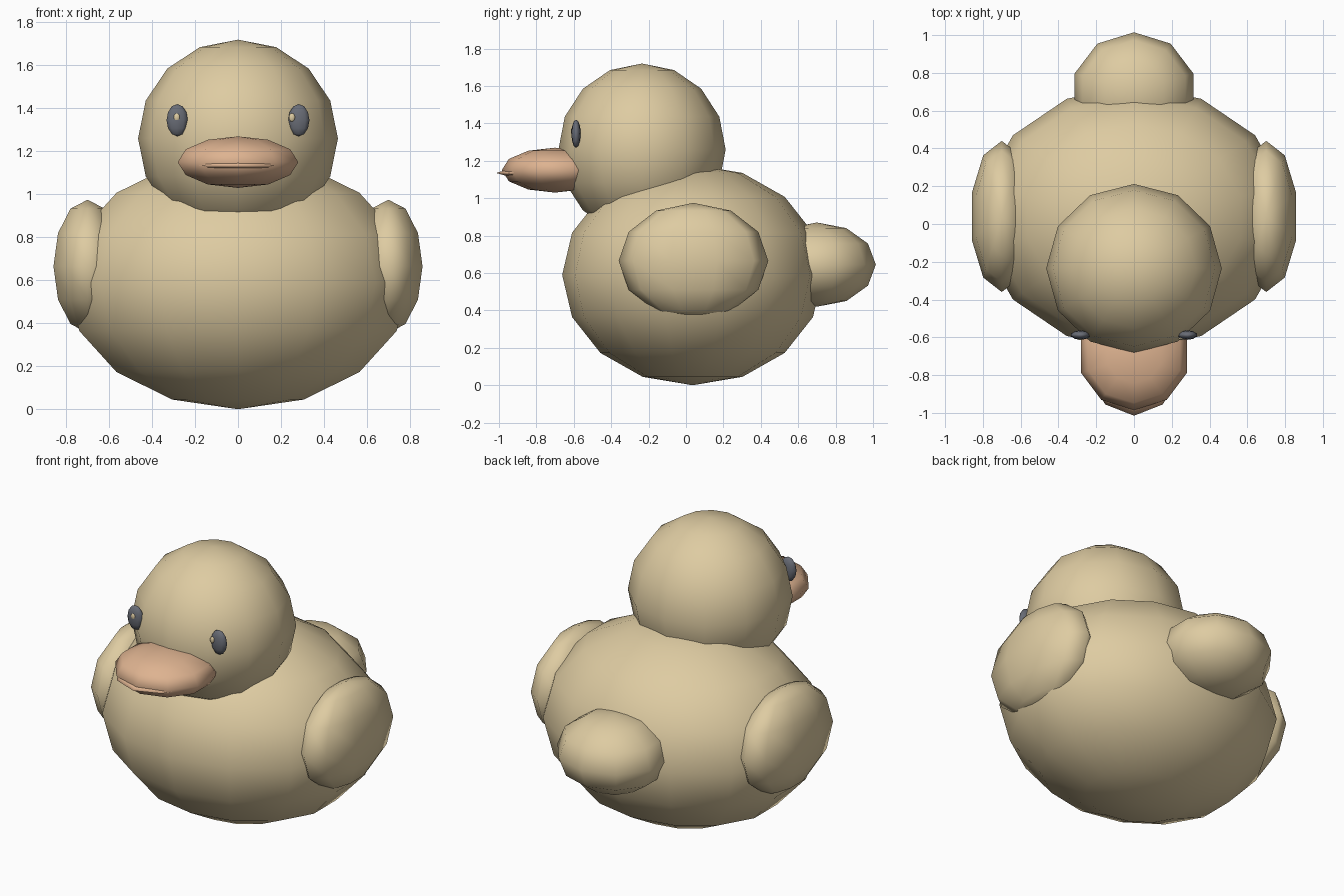
import bpy
import bmesh
from mathutils import Matrix, Vector

cube = bpy.data.objects.get("Cube")
if cube:
    bpy.data.objects.remove(cube, do_unlink=True)


def material(name, color):
    mat = bpy.data.materials.new(name)
    mat.use_nodes = True
    mat.diffuse_color = (*color, 1)
    mat.node_tree.nodes["Principled BSDF"].inputs["Base Color"].default_value = (*color, 1)
    return mat


YELLOW = material("soft yellow", (0.73, 0.60, 0.36))
ORANGE = material("soft orange", (0.73, 0.45, 0.28))
GREY = material("slate grey", (0.14, 0.15, 0.18))


def ellipsoid(name, center, radii, mat, segments=10, rings=6):
    """Smooth low-poly ball stretched to the given radii."""
    bm = bmesh.new()
    shape = Matrix.Translation(Vector(center)) @ Matrix.Diagonal((*radii, 1))
    bmesh.ops.create_uvsphere(bm, u_segments=segments, v_segments=rings,
                              radius=1, matrix=shape)
    for face in bm.faces:
        face.smooth = True
    mesh = bpy.data.meshes.new(name)
    bm.to_mesh(mesh)
    bm.free()
    mesh.materials.append(mat)
    obj = bpy.data.objects.new(name, mesh)
    bpy.context.collection.objects.link(obj)
    return obj


# Body, head and tail
ellipsoid("body", (0, 0.035, 0.59), (0.82, 0.697, 0.59), YELLOW, 14, 8)
ellipsoid("head", (0, -0.235, 1.26), (0.465, 0.447, 0.46), YELLOW, 12, 8)
ellipsoid("tail", (0, 0.70, 0.645), (0.33, 0.315, 0.225), YELLOW)

# Beak with a thin lip running round the mouth
ellipsoid("beak", (0, -0.70, 1.15), (0.295, 0.285, 0.12), ORANGE)
ellipsoid("beak_lip", (0, -0.70, 1.135), (0.26, 0.315, 0.025), ORANGE)

# Wings and eyes on both sides
for side, sign in (("left", 1), ("right", -1)):
    ellipsoid(side + "_wing", (sign * 0.70, 0.04, 0.665), (0.167, 0.40, 0.31), YELLOW)
    ellipsoid(side + "_eye", (sign * 0.283, -0.588, 1.345), (0.052, 0.025, 0.075), GREY)
    # Both glints sit slightly towards the same side
    ellipsoid(side + "_eye_glint", (sign * 0.268 - 0.017, -0.607, 1.358),
              (0.015, 0.008, 0.02), YELLOW)
